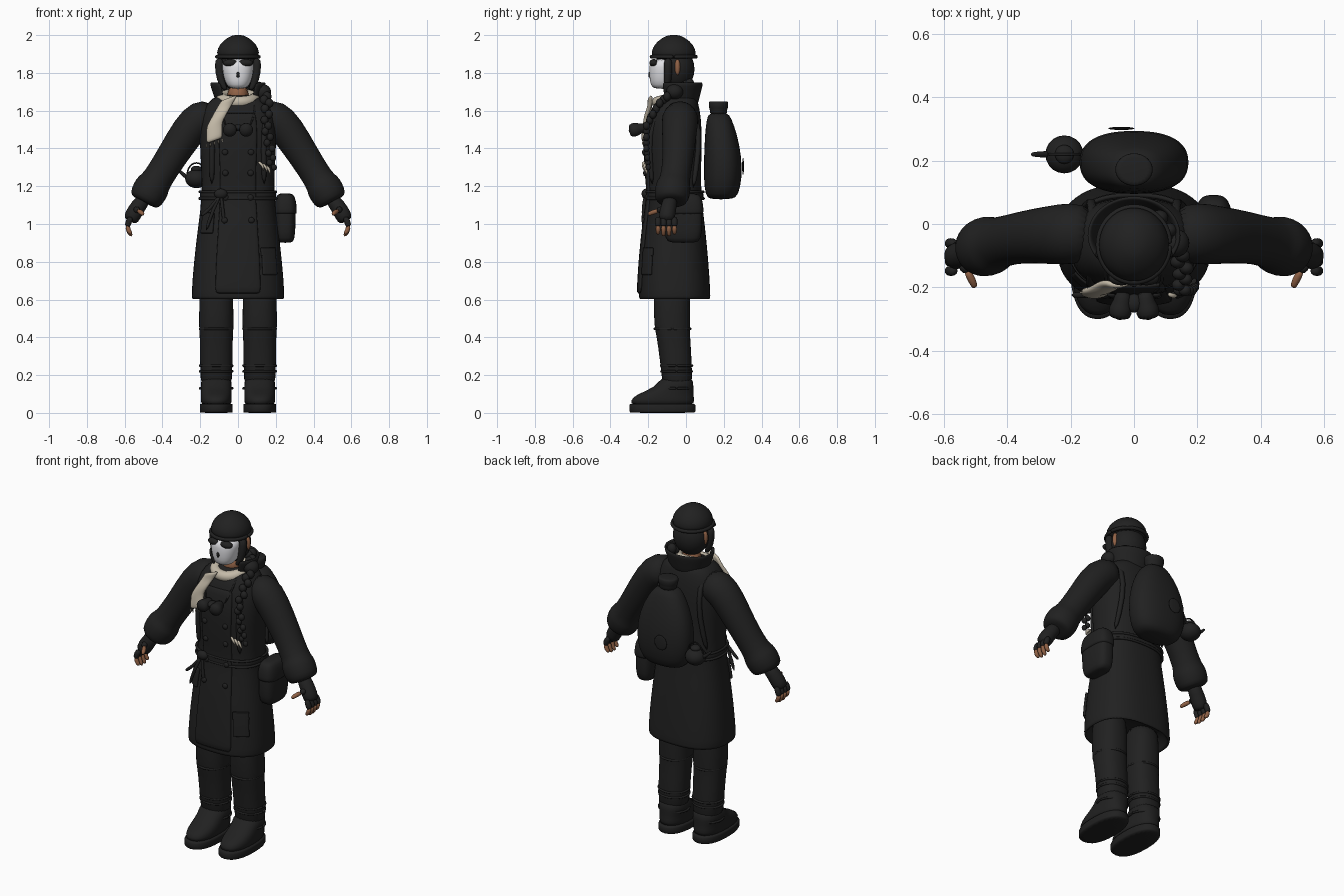
import bpy
import bmesh
from math import sin, cos, pi, radians, copysign
from mathutils import Vector, Quaternion

default_cube = bpy.data.objects.get("Cube")
if default_cube:
    bpy.data.objects.remove(default_cube, do_unlink=True)


def make_material(name, red, green, blue):
    material = bpy.data.materials.new(name)
    material.use_nodes = True
    material.diffuse_color = (red, green, blue, 1)
    shader = material.node_tree.nodes["Principled BSDF"]
    shader.inputs["Base Color"].default_value = (red, green, blue, 1)
    shader.inputs["Roughness"].default_value = 0.9
    return material


black = make_material("charcoal black", 0.015, 0.015, 0.015)
white = make_material("mask white", 0.75, 0.75, 0.78)
cream = make_material("scarf cream", 0.55, 0.49, 0.39)
skin = make_material("warm skin", 0.28, 0.12, 0.06)


def finish(name, mesh_data, material, smooth=1, thickness=0):
    """Turn a bmesh into a smooth shaded object."""
    bmesh.ops.recalc_face_normals(mesh_data, faces=mesh_data.faces[:])
    mesh = bpy.data.meshes.new(name)
    for face in mesh_data.faces:
        face.smooth = True
    mesh_data.to_mesh(mesh)
    mesh_data.free()
    mesh.materials.append(material)
    part = bpy.data.objects.new(name, mesh)
    bpy.context.scene.collection.objects.link(part)
    if thickness:
        solid = part.modifiers.new("thickness", "SOLIDIFY")
        solid.thickness = thickness
        solid.offset = 0
    if smooth:
        subdivision = part.modifiers.new("smooth", "SUBSURF")
        subdivision.levels = subdivision.render_levels = smooth
    return part


def bridge(name, rings, material, closed=True, thickness=0):
    """Join rows of points with quads; closed rows get end caps."""
    bm = bmesh.new()
    rows = [[bm.verts.new(point) for point in ring] for ring in rings]
    count = len(rows[0])
    for low, high in zip(rows, rows[1:]):
        for i in range(count if closed else count - 1):
            j = (i + 1) % count
            bm.faces.new((low[i], low[j], high[j], high[i]))
    if closed:
        bm.faces.new(rows[0])
        bm.faces.new(rows[-1])
    return finish(name, bm, material, thickness=thickness)


def oval(angle, z, cx, cy, rx, ry, power=2.0):
    c, s = cos(angle), sin(angle)
    return Vector((cx + rx * copysign(abs(c) ** (2 / power), c),
                   cy + ry * copysign(abs(s) ** (2 / power), s), z))


def loft(name, sections, material, power=2.0, sides=24):
    """Stack of horizontal ovals given as z, cx, cy, rx, ry."""
    turns = [2 * pi * i / sides for i in range(sides)]
    return bridge(name, [[oval(a, *section, power) for a in turns] for section in sections], material)


def tube(name, path, material, sides=12):
    """Round limb through points given as x, y, z, radius."""
    centres = [Vector(point[:3]) for point in path]
    turn, heading, rings = Quaternion(), Vector((0, 0, 1)), []
    for i, centre in enumerate(centres):
        ahead = (centres[min(i + 1, len(path) - 1)] - centres[max(i - 1, 0)]).normalized()
        turn = heading.rotation_difference(ahead) @ turn
        heading = ahead
        rings.append([centre + turn @ oval(2 * pi * k / sides, 0, 0, 0, path[i][3], path[i][3])
                      for k in range(sides)])
    return bridge(name, rings, material)


def loop(name, z, cx, cy, rx, ry, radius, material, tilt=0, power=2.0):
    """Band around a body; tilt raises its back."""
    path = []
    for i in range(33):
        point = oval(2 * pi * i / 32, z, cx, cy, rx, ry, power)
        path.append((point.x, point.y, z + tilt * (point.y - cy) / ry, radius))
    return tube(name, path, material, sides=8)


def ball(name, location, radii, material):
    bm = bmesh.new()
    bmesh.ops.create_uvsphere(bm, u_segments=20, v_segments=12, radius=1)
    bmesh.ops.scale(bm, vec=radii, verts=bm.verts)
    bmesh.ops.translate(bm, vec=location, verts=bm.verts)
    return finish(name, bm, material, smooth=0)


def side_name(side):
    return "left" if side > 0 else "right"


# Coat body: height, half width, front y, back y
coat_profile = [(0.6, 0.245, -0.25, 0.13), (0.63, 0.247, -0.25, 0.13), (0.8, 0.235, -0.24, 0.12),
                (1.0, 0.21, -0.22, 0.1), (1.15, 0.19, -0.195, 0.08), (1.3, 0.195, -0.21, 0.08),
                (1.45, 0.205, -0.215, 0.085), (1.57, 0.2, -0.2, 0.08), (1.64, 0.165, -0.17, 0.065),
                (1.69, 0.11, -0.13, 0.05)]
COAT_POWER = 2.5


def coat_section(z, grow=0.0):
    for low, high in zip(coat_profile, coat_profile[1:]):
        if z <= high[0]:
            break
    t = (z - low[0]) / (high[0] - low[0])
    width, front, back = (a + (b - a) * t for a, b in zip(low[1:], high[1:]))
    return z, 0, (front + back) / 2, width + grow, (back - front) / 2 + grow


def on_coat(degrees, z, grow=0.0):
    return oval(radians(degrees), *coat_section(z, grow), COAT_POWER)


hem = [(0.7, 0, -0.06, 0.2, 0.15), (0.6, 0, -0.06, 0.23, 0.175)]
loft("coat_body", hem + [coat_section(row[0]) for row in coat_profile], black, COAT_POWER, 32)


def coat_patch(name, start, end, bottom, top, material=black):
    rows = [[on_coat(start + (end - start) * i / 8, bottom + (top - bottom) * k / 14, 0.004)
             for i in range(9)] for k in range(15)]
    return bridge(name, rows, material, closed=False, thickness=0.016)


# Coat details
coat_patch("coat_front_panel", -114, -66, 0.63, 1.59)
coat_patch("left_thigh_pocket", -63, -36, 0.73, 0.87)
coat_patch("left_pocket_flap", -64, -35, 0.83, 0.875)
coat_patch("right_waist_pocket", -150, -122, 0.95, 1.06)
for z in (1.02, 1.14, 1.27, 1.38):
    for degrees in (-104, -76):
        ball("coat_button", on_coat(degrees, z, 0.014), (0.016, 0.01, 0.016), black)

# Belt with its knot and hanging ends
loft("belt", [coat_section(z, 0.012) for z in (1.13, 1.14, 1.165, 1.175)], black, COAT_POWER, 32)
for z in (1.135, 1.17):
    loop("belt_edge", *coat_section(z, 0.012), 0.008, black, power=COAT_POWER)
knot = on_coat(-110, 1.16, 0.025)
ball("belt_knot", knot, (0.035, 0.022, 0.027), black)
for reach, bottom in ((-0.08, 0.96), (0.02, 0.99), (-0.11, 1.04)):
    tube("belt_end", [(*knot, 0.012), (knot.x + reach / 2, knot.y - 0.015, 1.08, 0.009),
                      (knot.x + reach, knot.y - 0.01, bottom, 0.012)], black, 8)

# Standing collar, open at the front
collar = [[Vector((sin(a) * (0.105 + 0.04 * h), -0.035 + cos(a) * (0.09 + 0.03 * h), 1.63 + 0.12 * h))
           for a in [radians(-140 + 14 * i) for i in range(21)]] for h in (0, 0.35, 0.7, 1)]
bridge("coat_collar", collar, black, closed=False, thickness=0.015)

# Legs, boots, sleeves, gloves and harness on each side
for side in (1, -1):
    label = side_name(side)
    x = side * 0.115
    loft(label + "_leg", [(0.72, x, -0.075, 0.085, 0.095), (0.6, x, -0.075, 0.09, 0.098),
                          (0.45, x, -0.072, 0.093, 0.096), (0.43, x, -0.07, 0.088, 0.09),
                          (0.25, x, -0.05, 0.086, 0.083), (0.1, x, -0.045, 0.084, 0.08)], black, 2.3)
    loft(label + "_boot", [(0.03, x, -0.125, 0.08, 0.17), (0.07, x, -0.125, 0.083, 0.17),
                           (0.1, x, -0.11, 0.082, 0.15), (0.135, x, -0.06, 0.08, 0.1),
                           (0.2, x, -0.045, 0.085, 0.084)], black, 2.4)
    loft(label + "_sole", [(z, x, -0.125, 0.088, 0.177) for z in (0, 0.004, 0.045, 0.05)], black, 2.4)
    for z, depth in ((0.445, 0.095), (0.25, 0.083), (0.22, 0.081), (0.13, 0.08)):
        loop(label + "_leg_band", z, x, -0.05 - max(0, z - 0.25) * 0.11, 0.087, depth, 0.007, black)

    s = side
    tube(label + "_sleeve", [(s * 0.12, -0.03, 1.57, 0.085), (s * 0.2, -0.03, 1.565, 0.1),
                             (s * 0.26, -0.035, 1.5, 0.094), (s * 0.35, -0.04, 1.36, 0.082),
                             (s * 0.435, -0.06, 1.225, 0.078), (s * 0.445, -0.065, 1.21, 0.093),
                             (s * 0.47, -0.072, 1.17, 0.096), (s * 0.495, -0.08, 1.125, 0.088),
                             (s * 0.5, -0.08, 1.115, 0.06)], black, 20)
    tube(label + "_glove", [(s * 0.49, -0.08, 1.14, 0.04), (s * 0.525, -0.09, 1.1, 0.042),
                            (s * 0.555, -0.1, 1.05, 0.046), (s * 0.575, -0.105, 1.01, 0.04)], black)
    for i in range(4):
        y = -0.148 + 0.029 * i
        tip = 0.945 - 0.012 * (i in (1, 2))
        tube(label + "_glove_finger", [(s * 0.565, y, 1.04, 0.018), (s * 0.582, y, 1.005, 0.018),
                                       (s * 0.585, y, 0.985, 0.017)], black, 8)
        tube(label + "_fingertip", [(s * 0.584, y, 0.995, 0.014), (s * 0.582, y, 0.965, 0.014),
                                    (s * 0.562, y, tip, 0.011)], skin, 8)
    tube(label + "_glove_thumb", [(s * 0.545, -0.12, 1.08, 0.022), (s * 0.525, -0.155, 1.07, 0.018)], black, 8)
    tube(label + "_thumb", [(s * 0.53, -0.145, 1.072, 0.014), (s * 0.51, -0.18, 1.06, 0.014),
                            (s * 0.502, -0.203, 1.05, 0.01)], skin, 8)
    strap = [on_coat(angle, z, 0.006) for angle, z in ((-50, 1.2), (-54, 1.4), (-52, 1.55))]
    strap += [Vector((0.12, -0.04, 1.68)), on_coat(55, 1.57, 0.01), on_coat(55, 1.4, 0.01), on_coat(35, 1.18, 0.01)]
    tube(label + "_pack_strap", [(s * p.x, p.y, p.z, 0.016) for p in strap], black, 8)

# Head, mask and helmet
HEAD_Y = -0.065
tube("neck", [(0, -0.05, 1.62, 0.065), (0, -0.055, 1.75, 0.06)], skin)
ball("hair_and_hood", (0, -0.05, 1.82), (0.105, 0.095, 0.115), black)
loft("face_mask", [(1.715, 0, -0.125, 0.04, 0.045), (1.735, 0, -0.12, 0.062, 0.068),
                   (1.78, 0, -0.115, 0.078, 0.08), (1.83, 0, -0.115, 0.085, 0.08),
                   (1.88, 0, -0.115, 0.083, 0.075)], white, 2.2)
ball("mask_nose_hole", (0, -0.193, 1.79), (0.009, 0.006, 0.016), black)
for side in (1, -1):
    label = side_name(side)
    ball(label + "_eye_socket", (side * 0.04, -0.17, 1.853), (0.04, 0.024, 0.02), black)
    ball(label + "_ear", (side * 0.098, -0.045, 1.83), (0.016, 0.015, 0.042), skin)
    tube(label + "_ear_flap", [(side * 0.1, -0.095, 1.885, 0.024), (side * 0.1, -0.095, 1.8, 0.024),
                               (side * 0.082, -0.1, 1.73, 0.018), (side * 0.06, -0.105, 1.71, 0.01)], black)
loft("helmet", [(1.865, 0, HEAD_Y, 0.112, 0.118), (1.91, 0, HEAD_Y, 0.114, 0.12), (1.95, 0, HEAD_Y, 0.1, 0.105),
                (1.985, 0, HEAD_Y, 0.06, 0.064), (2.002, 0, HEAD_Y, 0.022, 0.024)], black)
loop("helmet_brim", 1.885, 0, HEAD_Y, 0.112, 0.118, 0.011, black)

# Scarf with fringed tail
loop("scarf_wrap", 1.665, 0, -0.07, 0.085, 0.08, 0.034, cream, tilt=0.02)
scarf_rows = []
for i in range(9):
    t = i / 8
    z = 1.67 - 0.23 * t
    centre = -0.045 - 0.08 * min(1, t * 1.6)
    front = on_coat(-115, min(z, 1.62)).y - 0.025
    scarf_rows.append([Vector((centre + 0.042 * u, front + 0.012 * u * u, z + 0.015 * u)) for u in (-1, -0.5, 0, 0.5, 1)])
bridge("scarf_tail", scarf_rows, cream, closed=False, thickness=0.02)
for point in scarf_rows[-1]:
    tube("scarf_fringe", [(*point, 0.006), (point.x, point.y, point.z - 0.025, 0.004)], cream, 6)

# Braid over the left shoulder
braid = [Vector(p) for p in ((0.07, 0.02, 1.74), (0.13, -0.06, 1.71), (0.155, -0.14, 1.64),
                             (0.15, -0.21, 1.52), (0.17, -0.21, 1.4), (0.18, -0.2, 1.3))]
ball("braid_bun", (0.13, -0.06, 1.7), (0.045, 0.045, 0.04), black)
for i in range(21):
    k, t = divmod(i / 4, 1)
    spot = braid[min(int(k), 5)].lerp(braid[min(int(k) + 1, 5)], t)
    spot.x += 0.011 * (-1) ** i
    size = 0.027 - 0.0006 * i
    ball("braid_strand", spot, (size, size * 0.9, size * 1.1), black)

# Claw charm on the chest
for i in range(3):
    charm = on_coat(-66 + 6 * i, 1.33 - 0.01 * i, 0.02)
    tube("claw_charm", [(*charm, 0.008), (charm.x + 0.025, charm.y - 0.012, charm.z - 0.015, 0.009),
                        (charm.x + 0.03, charm.y, charm.z - 0.05, 0.003)], cream, 8)

# Binoculars on the chest
for side in (1, -1):
    x = side * 0.042
    tube(side_name(side) + "_binocular_barrel", [(x * 0.8, -0.21, 1.51, 0.026), (x * 0.9, -0.25, 1.505, 0.028),
                                                 (x, -0.26, 1.5, 0.038), (x * 1.1, -0.305, 1.495, 0.038)], black, 16)
    tube("binocular_cord", [(x * 1.4, -0.22, 1.51, 0.006), (x * 2.3, -0.19, 1.6, 0.006),
                            (x * 2, -0.1, 1.69, 0.006)], black, 6)
ball("binocular_hinge", (0, -0.25, 1.51), (0.025, 0.03, 0.018), black)

# Backpack with neck, cap and rear patch
loft("backpack", [(1.13, 0, 0.185, 0.1, 0.06), (1.15, 0, 0.19, 0.145, 0.088), (1.24, 0, 0.195, 0.175, 0.102),
                  (1.36, 0, 0.195, 0.175, 0.1), (1.48, 0, 0.185, 0.14, 0.085), (1.56, 0, 0.175, 0.09, 0.065),
                  (1.59, 0, 0.172, 0.055, 0.05)], black, 2.4)
loft("backpack_neck", [(1.57, 0, 0.172, 0.055, 0.048), (1.61, 0, 0.172, 0.052, 0.045),
                       (1.615, 0, 0.172, 0.06, 0.052), (1.645, 0, 0.172, 0.06, 0.052),
                       (1.65, 0, 0.172, 0.055, 0.048)], black)
ball("backpack_patch", (-0.04, 0.302, 1.305), (0.042, 0.005, 0.045), black)

# Kettle beside the backpack
ball("kettle_body", (-0.22, 0.22, 1.24), (0.06, 0.06, 0.05), black)
ball("kettle_lid", (-0.22, 0.22, 1.29), (0.03, 0.03, 0.018), black)
tube("kettle_spout", [(-0.26, 0.22, 1.24, 0.014), (-0.295, 0.22, 1.265, 0.01), (-0.328, 0.22, 1.3, 0.008)], black, 8)
tube("kettle_handle", [(-0.22 + 0.05 * cos(a), 0.22, 1.26 + 0.065 * sin(a), 0.005)
                       for a in [pi * i / 8 for i in range(9)]], black, 6)

# Hip pouch with flap
loft("hip_pouch", [(0.9, 0.25, -0.015, 0.035, 0.07), (0.915, 0.25, -0.015, 0.05, 0.095),
                   (1.0, 0.25, -0.015, 0.056, 0.104), (1.1, 0.25, -0.015, 0.054, 0.1),
                   (1.145, 0.25, -0.015, 0.046, 0.09), (1.16, 0.25, -0.015, 0.03, 0.07)], black, 3)
loft("pouch_flap", [(z, 0.251, -0.015, 0.06, 0.108) for z in (1.05, 1.06, 1.1)]
     + [(1.15, 0.251, -0.015, 0.05, 0.095), (1.163, 0.251, -0.015, 0.03, 0.07)], black, 3)
